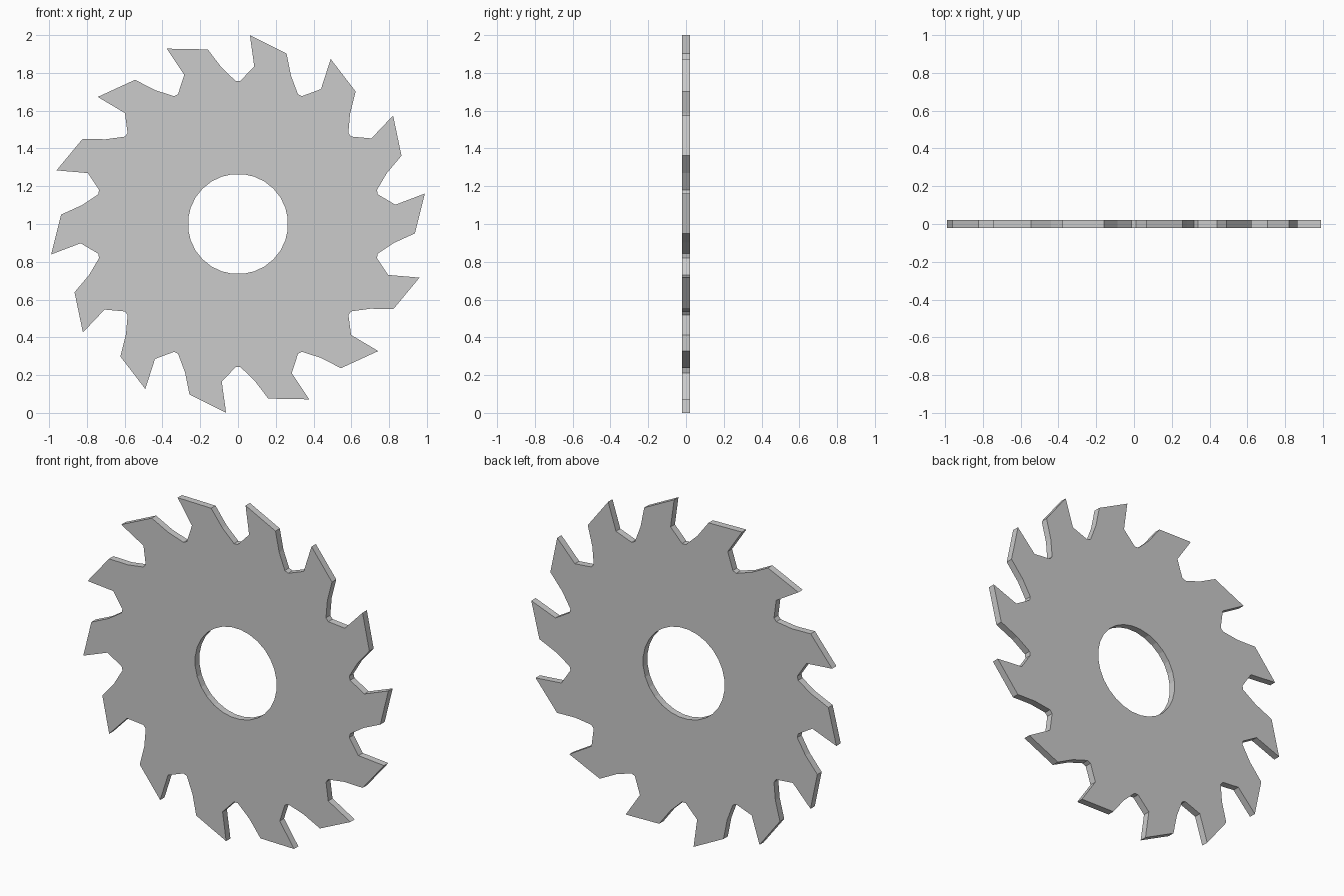
import bpy, bmesh
from math import radians, cos, sin, pi

if "Cube" in bpy.data.objects:
    bpy.data.objects.remove(bpy.data.objects["Cube"])

TEETH = 14
PITCH = 360 / TEETH
HALF = 0.02
BORE_R, BORE_SIDES = 0.265, 28

# One tooth, clockwise from its tip: (radius, angle in degrees)
TOOTH = [(1.002, 86.4), (0.938, 74.1), (0.833, 70.3),
         (0.757, 65.2), (0.757, 63.4), (0.839, 58.4)]


def ring(bm, polar):
    verts = [bm.verts.new((r * cos(radians(a)), -HALF, 1 + r * sin(radians(a))))
             for r, a in polar]
    return [bm.edges.new((v, verts[(i + 1) % len(verts)]))
            for i, v in enumerate(verts)]


bm = bmesh.new()
# Toothed rim and round bore outlines
edges = ring(bm, [(r, a - k * PITCH) for k in range(TEETH) for r, a in TOOTH])
edges += ring(bm, [(BORE_R, (i + 0.5) * 360 / BORE_SIDES) for i in range(BORE_SIDES)])

# Fill between the outlines and give the plate its thickness
bmesh.ops.triangle_fill(bm, edges=edges, use_beauty=True, normal=(0, -1, 0))
ext = bmesh.ops.extrude_face_region(bm, geom=bm.faces[:], use_keep_orig=True)
bmesh.ops.translate(bm, vec=(0, 2 * HALF, 0),
                    verts=[g for g in ext["geom"] if isinstance(g, bmesh.types.BMVert)])
bmesh.ops.recalc_face_normals(bm, faces=bm.faces[:])
# Merge the flat side triangles
bmesh.ops.dissolve_limit(bm, angle_limit=radians(0.5), verts=bm.verts[:], edges=bm.edges[:])
bmesh.ops.triangulate(bm, faces=[f for f in bm.faces if len(f.verts) > 4])

mesh = bpy.data.meshes.new("saw_blade")
bm.to_mesh(mesh)
bm.free()
blade = bpy.data.objects.new("saw_blade", mesh)
bpy.context.collection.objects.link(blade)
